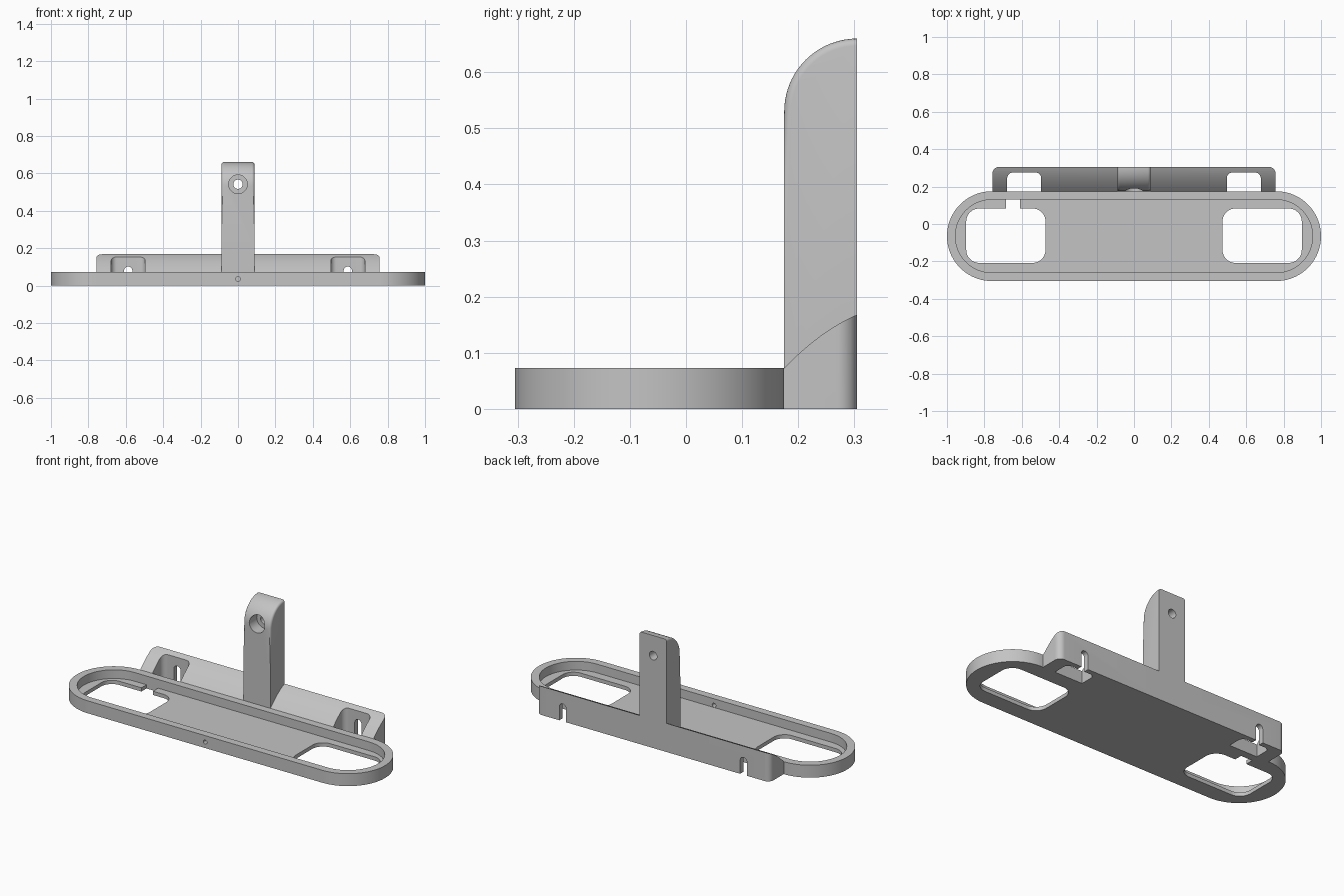
import bpy, bmesh, math
from mathutils import Vector

if "Cube" in bpy.data.objects:
    bpy.data.objects.remove(bpy.data.objects["Cube"])

grey = bpy.data.materials.new("plain_grey")
grey.use_nodes = True
COLOUR = (0.55, 0.55, 0.55, 1)
grey.diffuse_color = COLOUR
grey.node_tree.nodes["Principled BSDF"].inputs["Base Color"].default_value = COLOUR

# Maps a profile point and an extrusion depth to 3D for each axis
PLACE = {
    "x": lambda u, v, d: (d, u, v),
    "y": lambda u, v, d: (u, d, v),
    "z": lambda u, v, d: (u, v, d),
}


def rounded(u0, u1, v0, v1, radii, steps=12):
    """Rectangle outline; radii run lower-left, lower-right, upper-right, upper-left."""
    corners = [(u0, v0, 1, 1), (u1, v0, -1, 1), (u1, v1, -1, -1), (u0, v1, 1, -1)]
    pts = []
    for i, ((u, v, su, sv), r) in enumerate(zip(corners, radii)):
        for k in range(steps + 1 if r else 1):
            a = math.pi * (1 + i / 2 + k / steps / 2)
            p = Vector((u + r * (su + math.cos(a)), v + r * (sv + math.sin(a)))) if r else Vector((u, v))
            if not pts or (p - pts[-1]).length > 1e-4:
                pts.append(p)
    if (pts[0] - pts[-1]).length < 1e-4:
        pts.pop()
    return pts


def circle(u, v, r):
    return rounded(u - r, u + r, v - r, v + r, [r] * 4, 8)


def prism(name, pts, axis, lo, hi):
    bm = bmesh.new()
    low, high = [[bm.verts.new(PLACE[axis](u, v, d)) for u, v in pts] for d in (lo, hi)]
    bm.faces.new(low)
    bm.faces.new(high)
    for i in range(len(pts)):
        j = (i + 1) % len(pts)
        bm.faces.new((low[i], low[j], high[j], high[i]))
    bmesh.ops.recalc_face_normals(bm, faces=bm.faces)
    mesh = bpy.data.meshes.new(name)
    bm.to_mesh(mesh)
    bm.free()
    mesh.materials.append(grey)
    ob = bpy.data.objects.new(name, mesh)
    bpy.context.collection.objects.link(ob)
    return ob


def combine(target, tool, operation="DIFFERENCE"):
    """Apply a boolean and discard the tool object."""
    mod = target.modifiers.new("combine", "BOOLEAN")
    mod.operation, mod.object, mod.solver = operation, tool, "EXACT"
    bpy.context.view_layer.update()
    graph = bpy.context.evaluated_depsgraph_get()
    mesh = bpy.data.meshes.new_from_object(target.evaluated_get(graph))
    target.modifiers.clear()
    target.data = mesh
    bpy.data.objects.remove(tool)


def smooth(ob):
    bpy.ops.object.select_all(action="DESELECT")
    ob.select_set(True)
    bpy.context.view_layer.objects.active = ob
    bpy.ops.object.shade_smooth_by_angle(angle=math.radians(25))


FRONT, SEAM, BACK = -0.305, 0.175, 0.305
RIM, FLOOR, WALL = 0.073, 0.022, 0.045

# Tray with a raised rim around a shallow recess
half = (SEAM - FRONT) / 2
tray = prism("tray", rounded(-1, 1, FRONT, SEAM, [half] * 4, 24), "z", 0, RIM)
recess = rounded(-1 + WALL, 1 - WALL, FRONT + WALL, SEAM - WALL, [half - WALL] * 4, 24)
combine(tray, prism("recess_cutter", recess, "z", FLOOR, 0.2))

# Floor openings, the cable notch and the small front hole
for side in (-1, 1):
    a, b = sorted((side * 0.473, side * 0.897))
    opening = rounded(a, b, -0.208, 0.083, [0.07] * 4)
    combine(tray, prism("opening_cutter", opening, "z", -0.1, 0.2))
notch = rounded(-0.685, -0.61, 0.05, SEAM - WALL, [0] * 4)
combine(tray, prism("notch_cutter", notch, "z", -0.1, 0.04))
combine(tray, prism("front_hole_cutter", circle(0, 0.035, 0.012), "y", -0.4, -0.2))
smooth(tray)

# Rear bracket: rounded plan trimmed by a curved sloping top
bracket = prism("wall_bracket", rounded(-0.757, 0.757, SEAM, BACK, [0, 0, 0.035, 0.035]), "z", 0, 0.3)
p0, p1, p2 = Vector((SEAM, RIM)), Vector((0.24, 0.14)), Vector((BACK, 0.168))
slope = [p0 * (1 - t) ** 2 + p1 * 2 * t * (1 - t) + p2 * t * t for t in [i / 12 for i in range(13)]]
above = [Vector((0.1, 0.0))] + slope + [Vector((0.4, 0.168)), Vector((0.4, 0.5)), Vector((0.1, 0.5))]
above[0].y = RIM
combine(bracket, prism("slope_cutter", above, "x", -1, 1))

# Screw pockets with slots open at the bottom
for side in (-1, 1):
    mid = side * 0.587
    pocket = rounded(mid - 0.091, mid + 0.091, 0.1, 0.275, [0, 0, 0.03, 0.03])
    combine(bracket, prism("pocket_cutter", pocket, "z", -0.1, 0.4))
    slot = rounded(mid - 0.022, mid + 0.022, -0.05, 0.102, [0, 0, 0.022, 0.022])
    combine(bracket, prism("slot_cutter", slot, "y", 0.22, 0.4))

# Upright post with a quarter-round head and softened head edges
HEAD, TOP, WIDE = 0.13, 0.66, 0.088
side_profile = rounded(SEAM, BACK, 0, TOP, [0, 0, 0, HEAD], 20)
post = prism("upright_post", side_profile, "x", -WIDE, WIDE)
bm = bmesh.new()
bm.from_mesh(post.data)
edges = [e for e in bm.edges
         if abs(e.verts[0].co.x - e.verts[1].co.x) < 1e-4
         and all(v.co.z > TOP - HEAD - 0.001 for v in e.verts)
         and any(v.co.y < BACK - 0.001 for v in e.verts)]
bmesh.ops.bevel(bm, geom=edges, offset=0.013, segments=4, profile=0.5,
                affect="EDGES", clamp_overlap=False)
bm.to_mesh(post.data)
bm.free()

# Counterbored screw hole through the post
combine(post, prism("bore_cutter", circle(0, 0.542, 0.05), "y", 0.1, 0.245))
combine(post, prism("screw_cutter", circle(0, 0.542, 0.025), "y", 0.1, 0.4))
combine(bracket, post, "UNION")
smooth(bracket)
